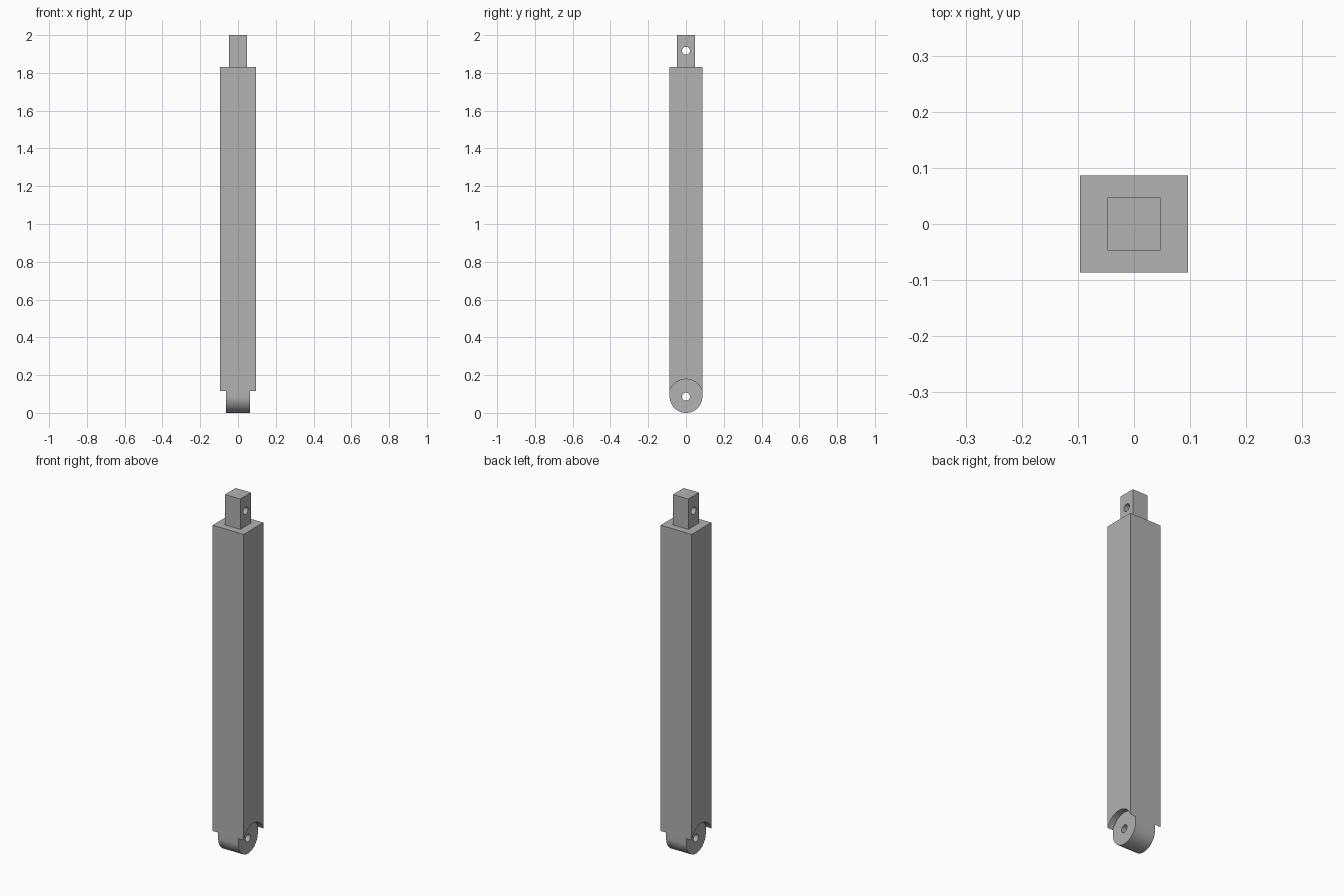
import bpy, bmesh, math
from mathutils import Matrix

cube = bpy.data.objects.get("Cube")
if cube:
    bpy.data.objects.remove(cube, do_unlink=True)

HALF_X, HALF_Y = 0.0963, 0.0867    # body half width and depth
LUG_X = 0.0625                     # half thickness of the rounded lug
PIVOT_Z = HALF_Y                   # pivot height
BODY_TOP, TOP = 1.83, 2.0
TANG = 0.0475                      # half width of the top tang

grey = bpy.data.materials.new("plain grey")
grey.use_nodes = True
colour = (0.445, 0.445, 0.445, 1)
grey.diffuse_color = colour
grey.node_tree.nodes["Principled BSDF"].inputs["Base Color"].default_value = colour


def finish(name, bm):
    bmesh.ops.recalc_face_normals(bm, faces=bm.faces)
    mesh = bpy.data.meshes.new(name)
    bm.to_mesh(mesh)
    bm.free()
    mesh.materials.append(grey)
    obj = bpy.data.objects.new(name, mesh)
    bpy.context.collection.objects.link(obj)
    return obj


def prism_x(name, profile, half):
    """Extrude a (y, z) outline along x."""
    bm = bmesh.new()
    face = bm.faces.new([bm.verts.new((-half, y, z)) for y, z in profile])
    out = bmesh.ops.extrude_face_region(bm, geom=[face])
    moved = [v for v in out["geom"] if isinstance(v, bmesh.types.BMVert)]
    bmesh.ops.translate(bm, verts=moved, vec=(2 * half, 0, 0))
    return finish(name, bm)


def rod_x(name, radius, x0, x1, z, segments):
    """Cylinder lying along x."""
    bm = bmesh.new()
    place = Matrix.Translation(((x0 + x1) / 2, 0, z)) @ Matrix.Rotation(math.pi / 2, 4, "Y")
    bmesh.ops.create_cone(bm, cap_ends=True, segments=segments, radius1=radius,
                          radius2=radius, depth=abs(x1 - x0), matrix=place)
    return finish(name, bm)


def cut(obj, cutter):
    bpy.context.view_layer.objects.active = obj
    mod = obj.modifiers.new("cut", "BOOLEAN")
    mod.operation, mod.solver, mod.object = "DIFFERENCE", "EXACT", cutter
    cutter.hide_render = True
    bpy.ops.object.modifier_apply(modifier=mod.name)
    bpy.data.objects.remove(cutter, do_unlink=True)


# Main bar with a rounded lower end
STEPS = 48
arc = [(HALF_Y * math.cos(a), PIVOT_Z - HALF_Y * math.sin(a))
       for a in (math.pi * i / STEPS for i in range(STEPS + 1))]
bar = prism_x("main_bar", arc + [(-HALF_Y, BODY_TOP), (HALF_Y, BODY_TOP)], HALF_X)

# Round recesses leave a thinner lug in the middle
for side in (-1, 1):
    cut(bar, rod_x("recess_cutter", 0.0917, side * LUG_X, side * 0.2, PIVOT_Z, 96))
cut(bar, rod_x("pivot_hole_cutter", 0.021, -0.2, 0.2, PIVOT_Z, 32))

# Square tang with a cross hole
tang = prism_x("top_tang", [(-TANG, BODY_TOP), (TANG, BODY_TOP), (TANG, TOP), (-TANG, TOP)], TANG)
cut(tang, rod_x("tang_hole_cutter", 0.021, -0.2, 0.2, 1.917, 32))

# Smooth round surfaces, keep sharp edges
for obj in (bar, tang):
    bpy.ops.object.select_all(action="DESELECT")
    obj.select_set(True)
    bpy.context.view_layer.objects.active = obj
    bpy.ops.object.shade_smooth_by_angle(angle=math.radians(30))
